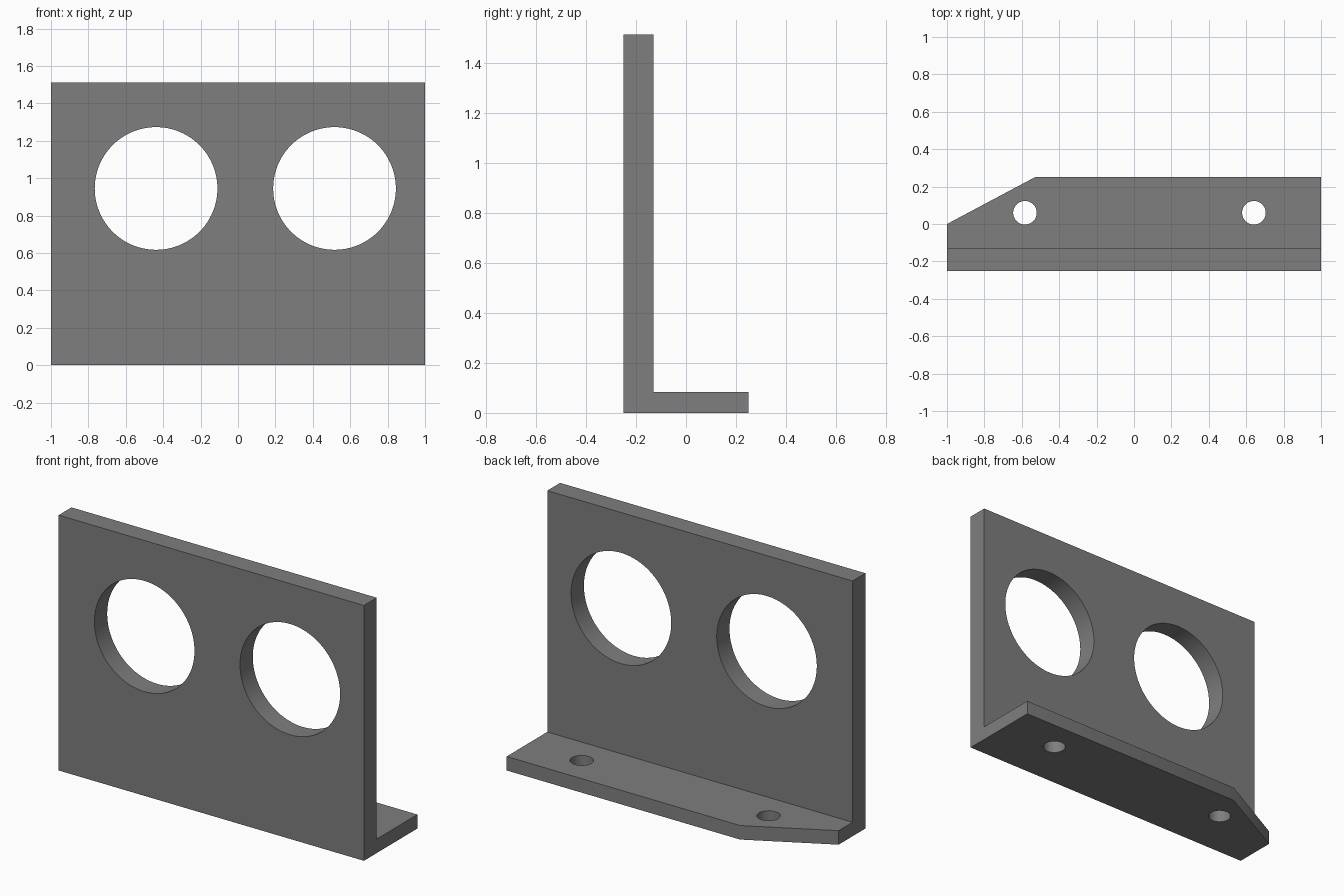
import bpy, bmesh
from mathutils import Vector

if "Cube" in bpy.data.objects:
    bpy.data.objects.remove(bpy.data.objects["Cube"])

grey = bpy.data.materials.new("mid_grey")
grey.diffuse_color = (0.21, 0.21, 0.21, 1)
grey.use_nodes = True
grey.node_tree.nodes["Principled BSDF"].inputs["Base Color"].default_value = grey.diffuse_color


def prism(name, points, direction):
    """Extrude a closed outline along a direction."""
    bm = bmesh.new()
    face = bm.faces.new([bm.verts.new(p) for p in points])
    ext = bmesh.ops.extrude_face_region(bm, geom=[face])
    verts = [v for v in ext["geom"] if isinstance(v, bmesh.types.BMVert)]
    bmesh.ops.translate(bm, verts=verts, vec=Vector(direction))
    bmesh.ops.recalc_face_normals(bm, faces=bm.faces)
    mesh = bpy.data.meshes.new(name)
    bm.to_mesh(mesh)
    bm.free()
    ob = bpy.data.objects.new(name, mesh)
    bpy.context.collection.objects.link(ob)
    mesh.materials.append(grey)
    return ob


def drill(name, radius, depth, location, rotation=(0, 0, 0)):
    """Cylindrical hole cutter."""
    bpy.ops.mesh.primitive_cylinder_add(vertices=96, radius=radius, depth=depth,
                                        location=location, rotation=rotation)
    ob = bpy.context.object
    ob.name = name
    ob.data.materials.append(grey)
    return ob


# L-shaped bracket: upright plate with a thin foot behind it
profile = [(-0.25, 0), (0.25, 0), (0.25, 0.083), (-0.13, 0.083), (-0.13, 1.512), (-0.25, 1.512)]
bracket = prism("bracket", [(-1, y, z) for y, z in profile], (2, 0, 0))

# Angled corner of the foot
slope = 0.25 / 0.47
corner = [(-1.2, -0.2 * slope), (-0.53 + 0.2, 0.25 + 0.2 * slope), (-1.2, 0.25 + 0.2 * slope)]
cutters = [prism("corner_cutter", [(x, y, -0.1) for x, y in corner], (0, 0, 0.3))]

# Large round openings in the upright plate
for x in (-0.438, 0.516):
    cutters.append(drill("opening_cutter", 0.328, 0.4, (x, -0.19, 0.945), (1.5707963, 0, 0)))

# Small mounting holes in the foot
for x in (-0.583, 0.641):
    cutters.append(drill("mount_hole_cutter", 0.063, 0.4, (x, 0.06, 0.04)))

bpy.ops.object.select_all(action='DESELECT')
bpy.context.view_layer.objects.active = bracket
bracket.select_set(True)
for c in cutters:
    c.hide_render = True
    mod = bracket.modifiers.new("cut", 'BOOLEAN')
    mod.operation = 'DIFFERENCE'
    mod.solver = 'EXACT'
    mod.object = c
    bpy.ops.object.modifier_apply(modifier=mod.name)
for c in cutters:
    bpy.data.objects.remove(c, do_unlink=True)

bpy.ops.object.shade_smooth_by_angle(angle=0.5)
